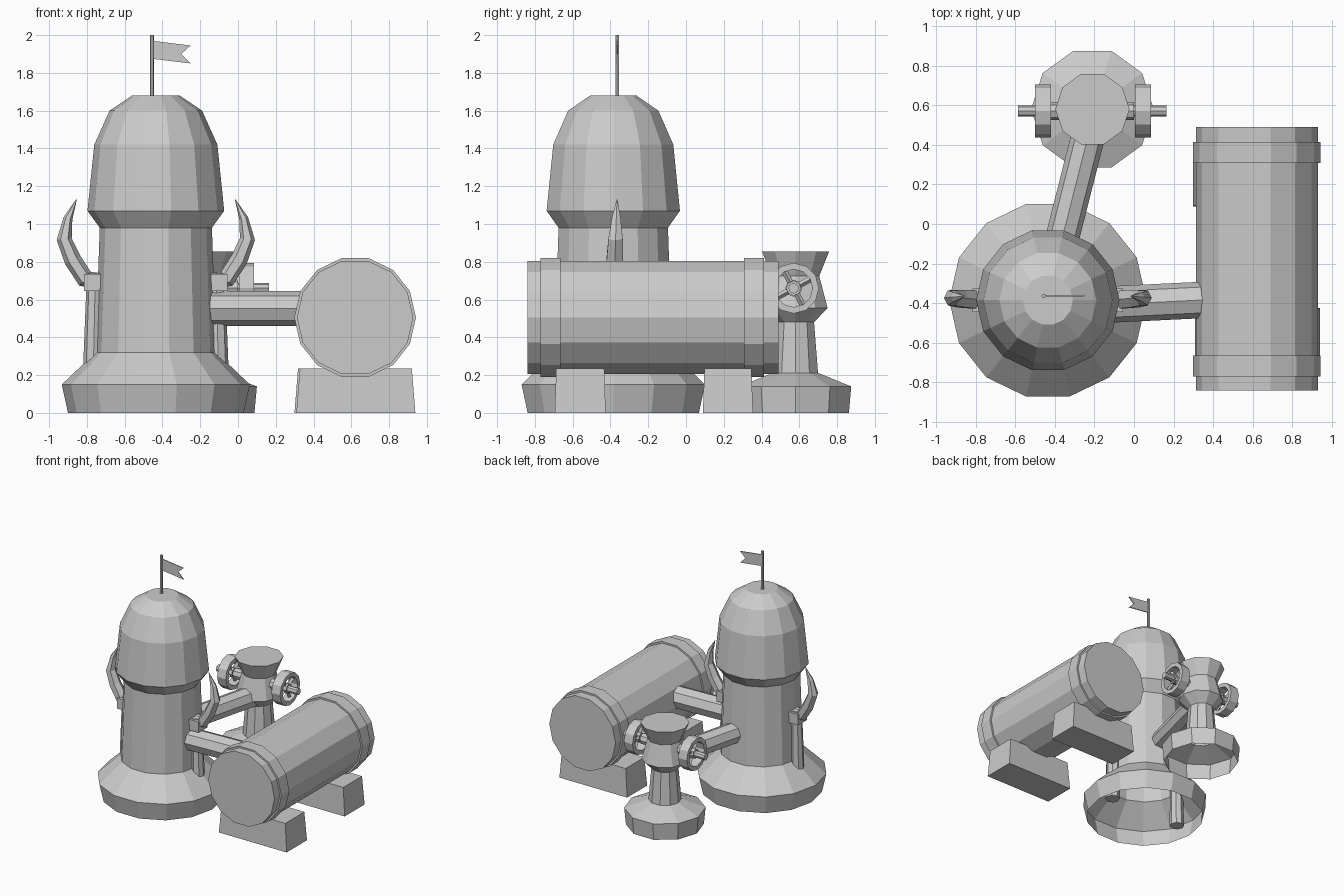
import bpy, bmesh
from math import pi, cos, sin
from mathutils import Vector, Matrix

cube = bpy.data.objects.get("Cube")
if cube:
    bpy.data.objects.remove(cube, do_unlink=True)

grey = bpy.data.materials.new("light_grey")
grey.use_nodes = True
COLOUR = (0.6, 0.6, 0.6, 1)
grey.diffuse_color = COLOUR
grey.node_tree.nodes["Principled BSDF"].inputs["Base Color"].default_value = COLOUR


def finish(name, bm):
    bmesh.ops.recalc_face_normals(bm, faces=bm.faces)
    mesh = bpy.data.meshes.new(name)
    bm.to_mesh(mesh)
    bm.free()
    mesh.materials.append(grey)
    obj = bpy.data.objects.new(name, mesh)
    bpy.context.collection.objects.link(obj)
    return obj


def bridge(bm, a, b):
    n = len(a)
    for i in range(n):
        j = (i + 1) % n
        bm.faces.new((a[i], a[j], b[j], b[i]))


def lathe(name, profile, sides, centre, turn=None, bottom=True, top=True, loop=False):
    """Spin (radius, height) points round z, then turn and move."""
    bm = bmesh.new()
    place = Matrix.Translation(centre) @ (turn or Matrix())
    rings = []
    for r, h in profile:
        rings.append([bm.verts.new(place @ Vector((r * cos(2 * pi * k / sides), r * sin(2 * pi * k / sides), h)))
                      for k in range(sides)])
    for a, b in zip(rings, rings[1:]):
        bridge(bm, a, b)
    if loop:
        bridge(bm, rings[-1], rings[0])
    else:
        if bottom:
            bm.faces.new(rings[0])
        if top:
            bm.faces.new(rings[-1])
    return finish(name, bm)


def rod(name, start, end, r1, r2, sides):
    start, end = Vector(start), Vector(end)
    d = end - start
    turn = d.to_track_quat('Z', 'Y').to_matrix().to_4x4()
    return lathe(name, [(r1, 0), (r2, d.length)], sides, start, turn)


def box(name, centre, size, taper=1.0):
    bm = bmesh.new()
    bmesh.ops.create_cube(bm, size=1)
    for v in bm.verts:
        s = taper if v.co.z > 0 else 1
        v.co = Vector(centre) + Vector((v.co.x * size[0] * s, v.co.y * size[1] * s, v.co.z * size[2]))
    return finish(name, bm)


ALONG_Y = Matrix.Rotation(pi / 2, 4, 'X')
ALONG_X = Matrix.Rotation(pi / 2, 4, 'Y')

# Main tower, open underneath
TX, TY = -0.435, -0.385
lathe("tower", [(0.465, 0), (0.498, 0.15), (0.32, 0.32), (0.297, 0.98), (0.362, 1.07),
                (0.326, 1.42), (0.245, 1.6), (0.126, 1.68)], 14, (TX, TY, 0), bottom=False)

# Side pillars, collars and tusks
TUSK = [(0.3, 0.70, 0.04), (0.375, 0.71, 0.048), (0.44, 0.81, 0.046),
        (0.485, 0.92, 0.04), (0.465, 1.03, 0.024), (0.42, 1.13, 0.002)]
for side, label in ((1, "left"), (-1, "right")):
    rod(label + "_pillar", (TX + side * 0.335, TY, 0.04), (TX + side * 0.32, TY, 0.74), 0.058, 0.045, 8)
    box(label + "_collar", (TX + side * 0.335, TY, 0.69), (0.09, 0.12, 0.09))
    bm = bmesh.new()
    rings = []
    for i, (dx, z, r) in enumerate(TUSK):
        a, b = TUSK[max(i - 1, 0)], TUSK[min(i + 1, len(TUSK) - 1)]
        t = Vector((b[0] - a[0], 0, b[1] - a[1])).normalized()
        n = Vector((t.z, 0, -t.x))
        ring = []
        for k in range(6):
            ang = k * pi / 3
            p = Vector((dx, 0, z)) + n * r * cos(ang) + Vector((0, r * 1.1 * sin(ang), 0))
            ring.append(bm.verts.new((TX + side * p.x, TY + p.y + 0.004 * i, p.z)))
        rings.append(ring)
    for a, b in zip(rings, rings[1:]):
        bridge(bm, a, b)
    bm.faces.new(rings[0])
    bm.faces.new(rings[-1])
    finish(label + "_tusk", bm)

# Flag and pole
PX, PY = -0.456, -0.364
rod("flagpole", (PX, PY, 1.66), (PX, PY, 2.0), 0.011, 0.011, 6)
bm = bmesh.new()
outline = [(0, 1.97), (0.205, 1.945), (0.155, 1.9), (0.205, 1.85), (0, 1.875)]
front = [bm.verts.new((PX + x, PY - 0.003, z)) for x, z in outline]
back = [bm.verts.new((PX + x, PY + 0.005, z)) for x, z in outline]
bm.faces.new(front)
bm.faces.new(back)
bridge(bm, front, back)
finish("flag", bm)

# Lying barrel with two bands on two feet
BX, BZ = 0.62, 0.505
lathe("barrel", [(0.308, -0.49), (0.308, 0.84)], 14, (BX, 0, BZ), ALONG_Y)
for label, y in (("front", -0.717), ("back", 0.36)):
    lathe(label + "_band", [(0.322, -0.053), (0.322, 0.053)], 14, (BX, y, BZ), ALONG_Y)
box("front_foot", (0.624, -0.56, 0.118), (0.63, 0.27, 0.236), 0.94)
box("back_foot", (0.614, 0.222, 0.118), (0.63, 0.265, 0.236), 0.94)

# Connecting pipes
rod("barrel_pipe", (-0.3, -0.415, 0.553), (0.42, -0.38, 0.553), 0.092, 0.092, 8)
rod("pot_pipe", (-0.395, -0.2, 0.55), (-0.21, 0.53, 0.55), 0.085, 0.085, 8)

# Small pot at the back, open underneath
QX, QY = -0.21, 0.58
lathe("pot", [(0.297, 0), (0.31, 0.14), (0.125, 0.212), (0.103, 0.48), (0.178, 0.555),
              (0.132, 0.725), (0.187, 0.855)], 10, (QX, QY, 0), bottom=False)

# Valve wheels on a shared axle
WY, WZ = 0.57, 0.66
rod("axle", (-0.585, WY, WZ), (0.165, WY, WZ), 0.028, 0.028, 8)
rod("axle_sleeve", (-0.42, WY, WZ), (0.0, WY, WZ), 0.045, 0.045, 8)
for label, x in (("right", -0.46), ("left", 0.045)):
    lathe(label + "_wheel_rim", [(0.134, -0.04), (0.134, 0.04), (0.1, 0.04), (0.1, -0.04)],
          12, (x, WY, WZ), ALONG_X, loop=True)
    lathe(label + "_wheel_hub", [(0.04, -0.03), (0.04, 0.03)], 8, (x, WY, WZ), ALONG_X)
    for k in range(2):
        a = pi * k / 2 + 0.5
        d = Vector((0, cos(a), sin(a))) * 0.11
        c = Vector((x, WY, WZ))
        rod("%s_wheel_spoke_%d" % (label, k + 1), c - d, c + d, 0.016, 0.016, 4)
